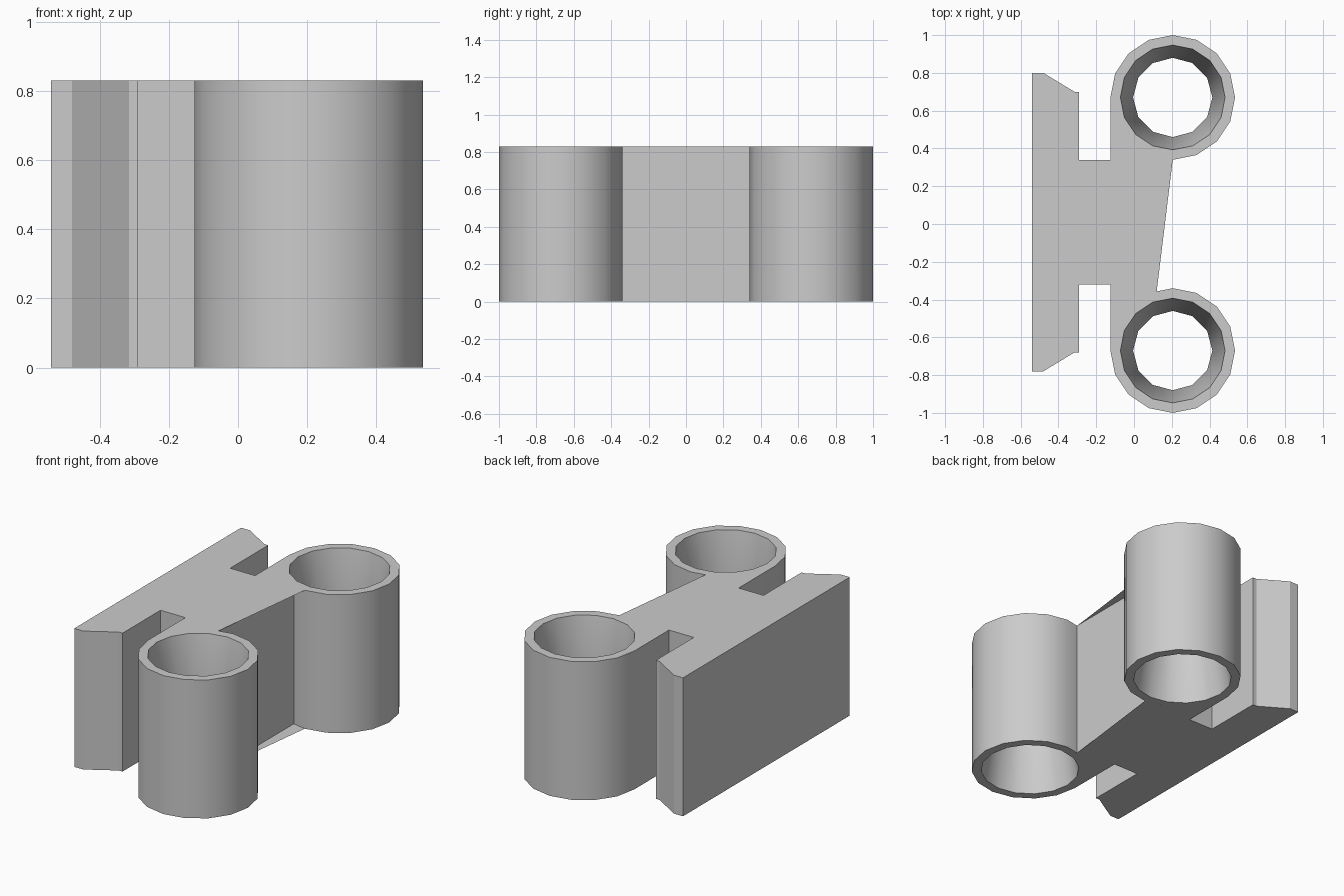
import bpy, bmesh
from math import cos, sin, radians, tau

if "Cube" in bpy.data.objects:
    bpy.data.objects.remove(bpy.data.objects["Cube"], do_unlink=True)

HEIGHT = 0.83
TUBE_X, TUBE_Y, TUBE_R = 0.205, 0.67, 0.33
MOUTH_R, THROAT_R = 0.277, 0.21
MOUTH_SIDES, THROAT_SIDES = 16, 12


def ring(bm, cy, radius, sides, z):
    return [bm.verts.new((TUBE_X + radius * cos(tau * i / sides),
                          cy + radius * sin(tau * i / sides), z)) for i in range(sides)]


def loop_edges(bm, verts):
    return [bm.edges.new((verts[i - 1], verts[i])) for i in range(len(verts))]


def zip_rings(bm, a, b):
    # Triangulated wall between two rings with different side counts
    i = j = 0
    while i < len(a) or j < len(b):
        va, vb = a[i % len(a)], b[j % len(b)]
        if j >= len(b) or (i < len(a) and (i + .5) / len(a) <= (j + .5) / len(b)):
            i += 1
            bm.faces.new((va, a[i % len(a)], vb))
        else:
            j += 1
            bm.faces.new((va, b[j % len(b)], vb))


def half_outline(side, shift):
    # Back plate end, slot, neck, then round the tube to the web
    plate = [(-0.54, 0.79), (-0.48, 0.79), (-0.315, 0.69), (-0.29, 0.69),
             (-0.29, 0.33), (-0.125, 0.33)]
    pts = [(x, side * y + shift) for x, y in plate]
    for k in range(14):
        a = radians(180 - 22.5 * k)
        pts.append((TUBE_X + TUBE_R * cos(a), side * (TUBE_Y + TUBE_R * sin(a))))
    return pts + [(0.12, side * 0.357)]


# Whole cross-section: upper half, then the mirrored half in reverse
outline = half_outline(1, 0.01) + half_outline(-1, 0.01)[::-1]

bm = bmesh.new()
throats = [ring(bm, s * TUBE_Y, THROAT_R, THROAT_SIDES, HEIGHT / 2) for s in (-1, 1)]
levels = []
for z in (0, HEIGHT):
    rim = [bm.verts.new((x, y, z)) for x, y in outline]
    edges = loop_edges(bm, rim)
    # Flared mouths narrowing to the middle
    for s, throat in zip((-1, 1), throats):
        mouth = ring(bm, s * TUBE_Y, MOUTH_R, MOUTH_SIDES, z)
        edges += loop_edges(bm, mouth)
        zip_rings(bm, mouth, throat)
    bmesh.ops.triangle_fill(bm, use_beauty=True, edges=edges, normal=(0, 0, 1))
    levels.append(rim)

# Outer walls
low, high = levels
for i in range(len(low)):
    bm.faces.new((low[i - 1], low[i], high[i], high[i - 1]))
bmesh.ops.recalc_face_normals(bm, faces=bm.faces)

mesh = bpy.data.meshes.new("twin_tube_bracket")
bm.to_mesh(mesh)
bm.free()
bracket = bpy.data.objects.new("twin_tube_bracket", mesh)
bpy.context.collection.objects.link(bracket)

grey = bpy.data.materials.new("light_grey")
grey.use_nodes = True
colour = (0.6, 0.6, 0.6, 1)
grey.diffuse_color = colour
grey.node_tree.nodes["Principled BSDF"].inputs["Base Color"].default_value = colour
mesh.materials.append(grey)

bpy.ops.object.select_all(action="DESELECT")
bracket.select_set(True)
bpy.context.view_layer.objects.active = bracket
bpy.ops.object.shade_smooth_by_angle(angle=radians(30))
